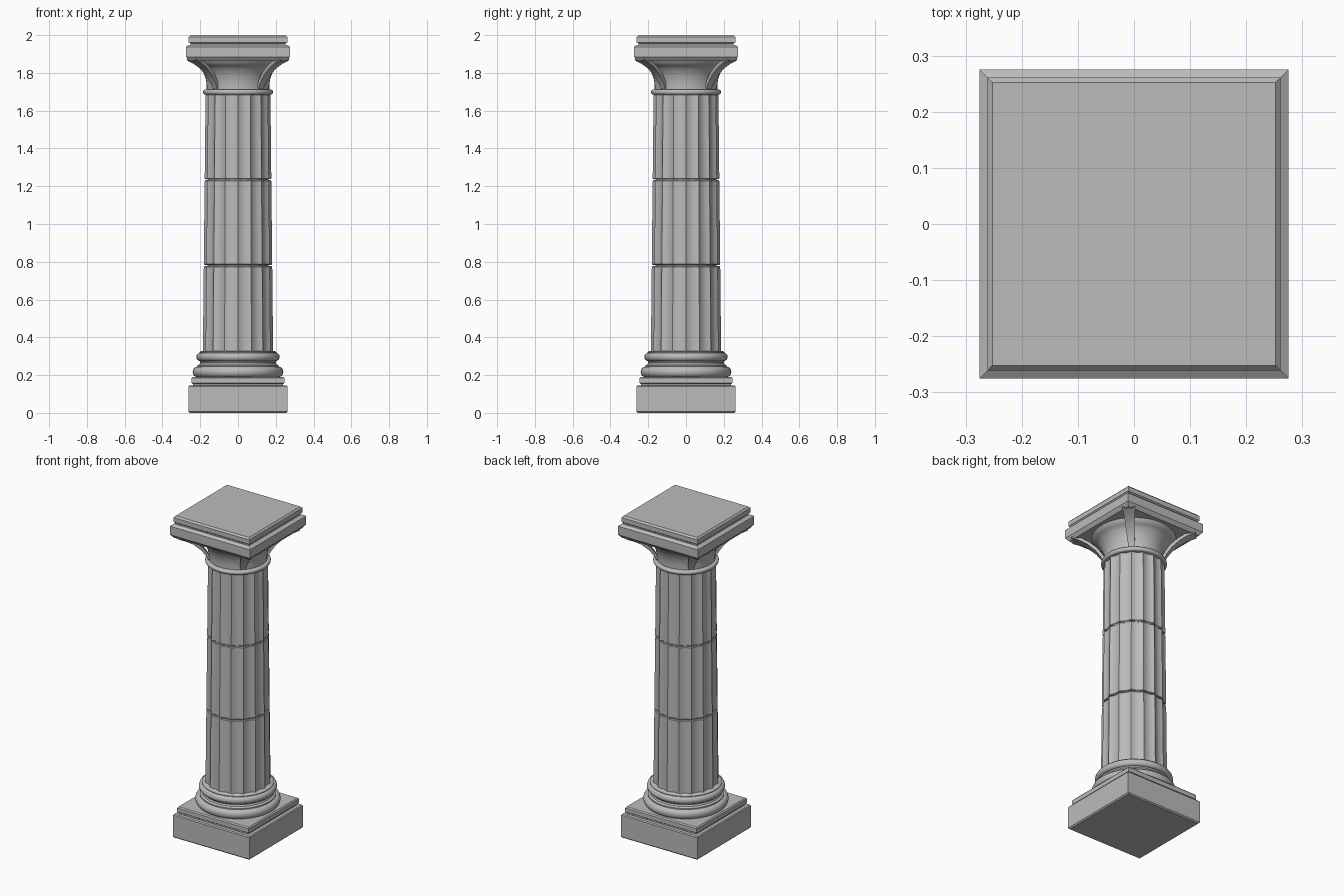
import bpy, bmesh, math
from math import pi, sin, cos

if "Cube" in bpy.data.objects:
    bpy.data.objects.remove(bpy.data.objects["Cube"], do_unlink=True)

stone = bpy.data.materials.new("grey stone")
stone.use_nodes = True
colour = (0.5, 0.5, 0.5, 1)
stone.diffuse_color = colour
stone.node_tree.nodes["Principled BSDF"].inputs["Base Color"].default_value = colour


def finish(name, bm, smooth):
    bmesh.ops.recalc_face_normals(bm, faces=bm.faces)
    mesh = bpy.data.meshes.new(name)
    bm.to_mesh(mesh)
    bm.free()
    mesh.materials.append(stone)
    obj = bpy.data.objects.new(name, mesh)
    bpy.context.collection.objects.link(obj)
    if smooth:
        bpy.ops.object.select_all(action='DESELECT')
        obj.select_set(True)
        bpy.context.view_layer.objects.active = obj
        bpy.ops.object.shade_smooth_by_angle(angle=math.radians(35))
    return obj


def loft(name, profile, sides, turn=0, shape=lambda a: 0, smooth=True):
    """Closed stack of rings from (radius, height) pairs; shape offsets the radius by angle."""
    bm = bmesh.new()
    rings = []
    for r, z in profile:
        angles = [turn + 2 * pi * i / sides for i in range(sides)]
        rings.append([bm.verts.new(((r + shape(a)) * cos(a), (r + shape(a)) * sin(a), z))
                      for a in angles])
    for low, high in zip(rings, rings[1:]):
        for i in range(sides):
            j = (i + 1) % sides
            bm.faces.new((low[i], low[j], high[j], high[i]))
    bm.faces.new(rings[0][::-1])
    bm.faces.new(rings[-1])
    return finish(name, bm, smooth)


def square(name, profile):
    """Square moulding from (half width, height) pairs."""
    return loft(name, [(h * math.sqrt(2), z) for h, z in profile], 4, pi / 4, smooth=False)


def bulge(r, z0, z1, depth, steps=8):
    """Half-round moulding profile."""
    return [(r - depth + depth * sin(pi * i / steps), z0 + (z1 - z0) * (1 - cos(pi * i / steps)) / 2)
            for i in range(steps + 1)]


# Square foot
square("plinth", [(0.256, 0), (0.263, 0.007), (0.263, 0.14), (0.258, 0.146)])
square("plinth_step", [(0.238, 0.145), (0.238, 0.153), (0.246, 0.158),
                       (0.246, 0.184), (0.24, 0.191)])

# Round base mouldings
loft("lower_torus", bulge(0.24, 0.19, 0.245, 0.022), 48)
loft("base_hollow", [(0.215, 0.24), (0.215, 0.252), (0.203, 0.258), (0.199, 0.268),
                     (0.204, 0.278), (0.21, 0.282)], 48)
loft("upper_torus", bulge(0.22, 0.275, 0.318, 0.018), 48)
loft("base_fillet", [(0.203, 0.31), (0.203, 0.322), (0.192, 0.328)], 48)

# Fluted shaft in three drums
FLUTES = 16


def flute(a):
    return -0.012 * abs(sin(a * FLUTES / 2)) ** 0.8


def shaft_radius(z):
    return 0.186 - 0.0105 * (z - 0.32)


joints = [0.32, 0.78, 1.235, 1.69]
for name, z0, z1 in zip(("lower_drum", "middle_drum", "upper_drum"), joints, joints[1:]):
    b, t = z0 + 0.003, z1 - 0.003
    loft(name, [(shaft_radius(b) - 0.004, b), (shaft_radius(b), b + 0.004),
                (shaft_radius(t), t - 0.004), (shaft_radius(t) - 0.004, t)],
         FLUTES * 8, shape=flute)
for z in joints[1:3]:
    loft("drum_joint", [(0.162, z - 0.01), (0.162, z + 0.01)], 48)

# Capital: neck ring and flaring bell
loft("neck_ring", bulge(0.185, 1.685, 1.712, 0.012), 48)
loft("bell", [(0.166, 1.70), (0.166, 1.735), (0.17, 1.765), (0.18, 1.795), (0.195, 1.82),
              (0.212, 1.838), (0.217, 1.84), (0.232, 1.855), (0.24, 1.87)], 48)

# Thin curved brackets under the four corners
path = [(0.172, 1.715), (0.186, 1.745), (0.215, 1.785), (0.26, 1.825), (0.3, 1.848), (0.35, 1.868)]
for k in range(4):
    a = pi / 4 + k * pi / 2
    bm = bmesh.new()
    sections = []
    for i, (r, z) in enumerate(path):
        w = 0.016 + 0.004 * i
        corners = [(r, -w, z), (r, w, z), (r - 0.012, w, z + 0.014), (r - 0.012, -w, z + 0.014)]
        sections.append([bm.verts.new((x * cos(a) - y * sin(a), x * sin(a) + y * cos(a), h))
                         for x, y, h in corners])
    for s, t in zip(sections, sections[1:]):
        for i in range(4):
            j = (i + 1) % 4
            bm.faces.new((s[i], s[j], t[j], t[i]))
    bm.faces.new(sections[0])
    bm.faces.new(sections[-1])
    finish("corner_bracket", bm, True)

# Square top slabs
square("abacus", [(0.258, 1.864), (0.275, 1.885), (0.275, 1.938), (0.26, 1.948)])
square("abacus_neck", [(0.252, 1.94), (0.252, 1.962)])
square("top_slab", [(0.253, 1.956), (0.261, 1.962), (0.261, 1.99), (0.252, 2.0)])
